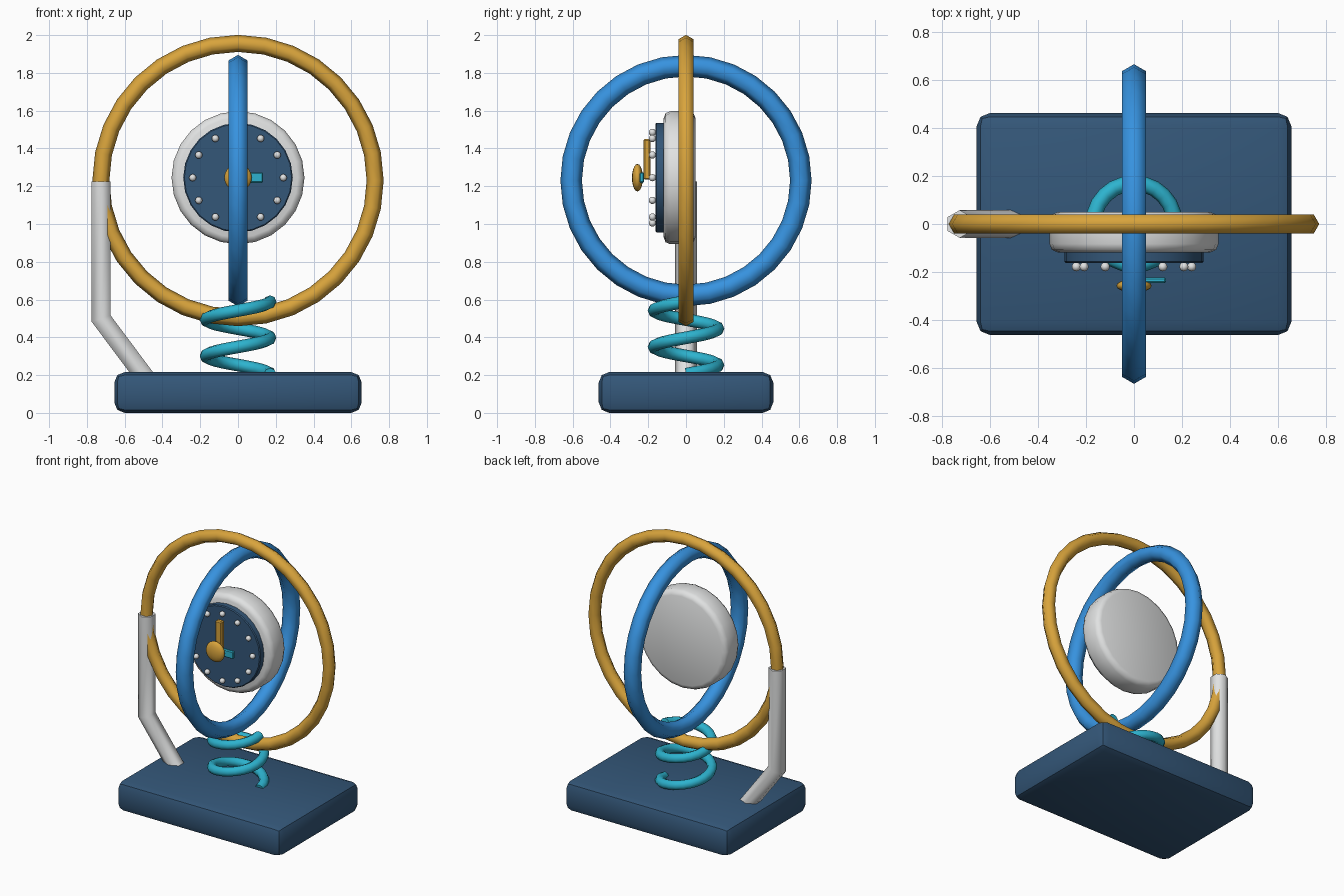
import bpy, bmesh, math
from mathutils import Vector

if "Cube" in bpy.data.objects:
    bpy.data.objects.remove(bpy.data.objects["Cube"])


def material(name, rgb):
    m = bpy.data.materials.new(name)
    m.diffuse_color = (*rgb, 1)
    m.use_nodes = True
    m.node_tree.nodes["Principled BSDF"].inputs["Base Color"].default_value = m.diffuse_color
    return m


NAVY = material("navy", (0.034, 0.095, 0.19))
WHITE = material("soft white", (0.75, 0.76, 0.76))
GOLD = material("gold", (0.69, 0.37, 0.045))
BLUE = material("sky blue", (0.038, 0.29, 0.74))
TEAL = material("teal", (0.026, 0.45, 0.62))
CLOCK_Z = 1.245
RING_Z = 1.23


def finish(name, mat, bevel=0, segments=2, angle=30):
    ob = bpy.context.object
    ob.name = name
    ob.data.materials.append(mat)
    bpy.ops.object.transform_apply(location=False, rotation=True, scale=True)
    if bevel:
        mod = ob.modifiers.new("bevel", 'BEVEL')
        mod.width, mod.segments = bevel, segments
        mod.limit_method = 'ANGLE'
        bpy.ops.object.modifier_apply(modifier=mod.name)
    bpy.ops.object.shade_smooth_by_angle(angle=math.radians(angle))
    return ob


def box(name, lo, hi, mat, bevel, segments=1):
    lo, hi = Vector(lo), Vector(hi)
    bpy.ops.mesh.primitive_cube_add(size=1, location=(lo + hi) / 2)
    bpy.context.object.scale = hi - lo
    return finish(name, mat, bevel, segments)


def disc(name, radius, y0, y1, mat, bevel, segments=2, angle=30):
    bpy.ops.mesh.primitive_cylinder_add(vertices=24, radius=radius, depth=y1 - y0,
                                        location=(0, (y0 + y1) / 2, CLOCK_Z),
                                        rotation=(math.pi / 2, 0, 0))
    return finish(name, mat, bevel, segments, angle)


def ring(name, radius, tube, rotation, mat):
    bpy.ops.mesh.primitive_torus_add(major_radius=radius, minor_radius=tube,
                                     major_segments=32, minor_segments=6,
                                     location=(0, 0, RING_Z), rotation=rotation)
    return finish(name, mat, angle=65)


def ball(name, loc, radii, mat, u=12, v=8):
    bpy.ops.mesh.primitive_uv_sphere_add(segments=u, ring_count=v, radius=1, location=loc)
    bpy.context.object.scale = radii
    return finish(name, mat, angle=60)


def tube(name, path, radius, sides, side_dir, mat):
    """Sweep a polygon along a path with mitred corners; side_dir(i) gives one section axis."""
    pts = [Vector(p) for p in path]
    bm = bmesh.new()
    loops = []
    for i, p in enumerate(pts):
        before = (p - pts[i - 1]).normalized() if i else (pts[1] - p).normalized()
        after = (pts[i + 1] - p).normalized() if i < len(pts) - 1 else before
        tangent = (before + after).normalized()
        a = Vector(side_dir(i)).normalized()
        b = tangent.cross(a).normalized() / max(0.5, tangent.dot(before))
        loops.append([bm.verts.new(p + radius * (a * math.cos(t) + b * math.sin(t)))
                      for t in (2 * math.pi * k / sides for k in range(sides))])
    for l0, l1 in zip(loops, loops[1:]):
        for k in range(sides):
            n = (k + 1) % sides
            bm.faces.new((l0[k], l0[n], l1[n], l1[k]))
    bm.faces.new(loops[0])
    bm.faces.new(loops[-1])
    bmesh.ops.recalc_face_normals(bm, faces=bm.faces[:])
    me = bpy.data.meshes.new(name)
    bm.to_mesh(me)
    bm.free()
    ob = bpy.data.objects.new(name, me)
    bpy.context.collection.objects.link(ob)
    bpy.ops.object.select_all(action='DESELECT')
    ob.select_set(True)
    bpy.context.view_layer.objects.active = ob
    return finish(name, mat, angle=65)


# Base slab and bent support post
box("base", (-0.655, -0.462, 0), (0.655, 0.462, 0.216), NAVY, 0.055, 2)
tube("support_post", [(-0.725, 0, 1.225), (-0.725, 0, 0.5), (-0.475, 0, 0.165)],
     0.058, 6, lambda i: (0, 1, 0), WHITE)

# Coil spring: two full turns
STEPS = 48
turn = [4 * math.pi * i / STEPS for i in range(STEPS + 1)]
tube("spring", [(0.17 * math.cos(t), 0.17 * math.sin(t), 0.205 + 0.385 * t / (4 * math.pi))
                for t in turn],
     0.033, 8, lambda i: (math.cos(turn[i]), math.sin(turn[i]), 0), TEAL)

# Two crossed rings
ring("outer_ring", 0.726, 0.045, (math.pi / 2, 0, 0), GOLD)
ring("inner_ring", 0.608, 0.057, (0, math.pi / 2, 0), BLUE)

# Clock body, dial and hour markers
disc("clock_case", 0.352, -0.118, 0.05, WHITE, 0.035, 2, 50)
disc("clock_dial", 0.29, -0.162, -0.1, NAVY, 0.006, 1)
for h in range(12):
    a = h * math.pi / 6
    ball(f"hour_marker_{h + 1}",
         (0.24 * math.cos(a), -0.178, CLOCK_Z + 0.24 * math.sin(a)), (0.019,) * 3, WHITE)

# Hands and centre knob
box("minute_hand", (-0.025, -0.225, 1.235), (0.025, -0.188, 1.45), GOLD, 0.007)
box("hour_hand", (-0.02, -0.246, 1.218), (0.133, -0.222, 1.273), TEAL, 0.006)
ball("centre_knob", (0, -0.257, CLOCK_Z), (0.073, 0.029, 0.073), GOLD, 16, 10)
